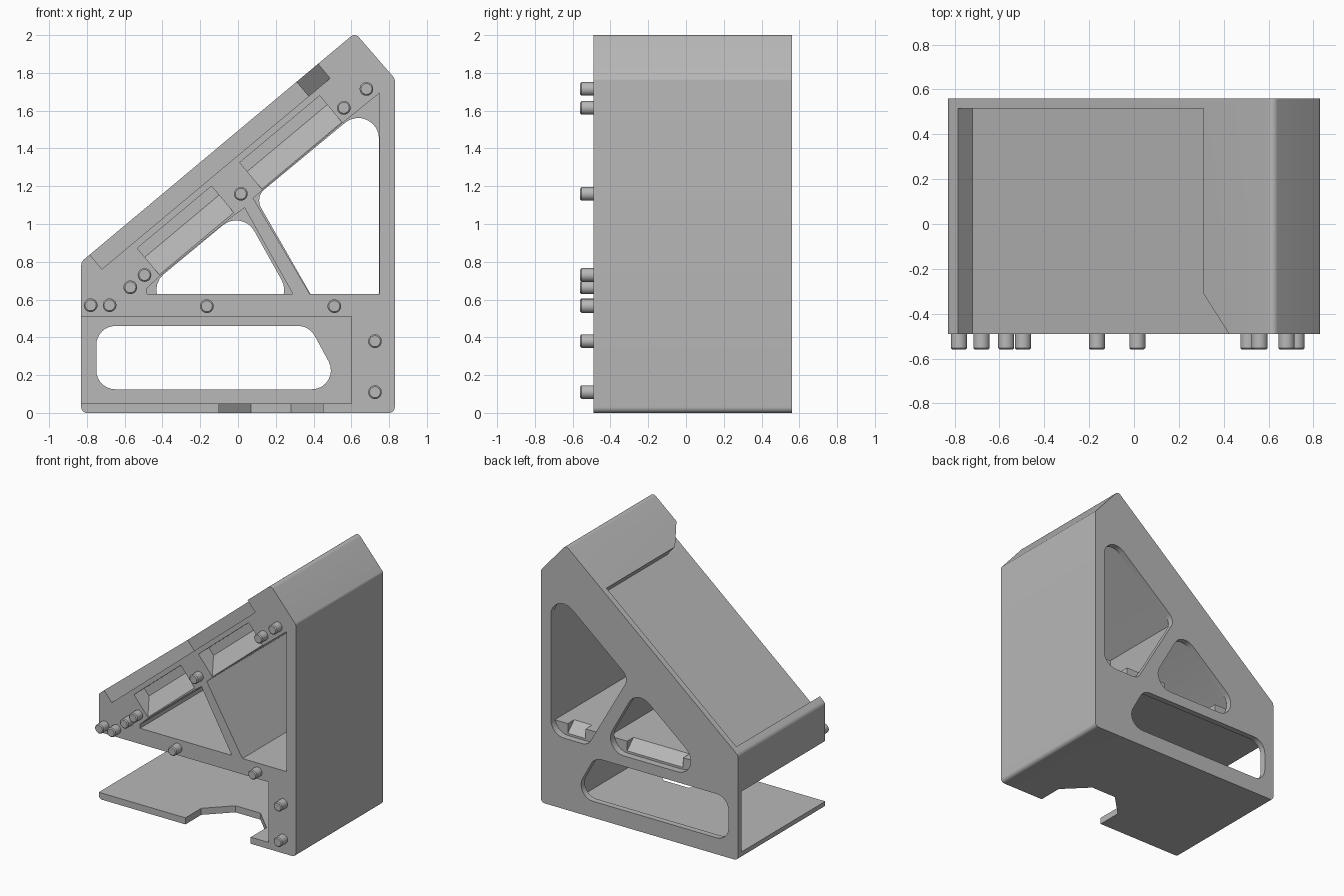
import bpy, bmesh, math
from mathutils import Vector

if "Cube" in bpy.data.objects:
    bpy.data.objects.remove(bpy.data.objects["Cube"])

grey = bpy.data.materials.new("plain grey")
grey.diffuse_color = (0.48, 0.48, 0.48, 1)
grey.use_nodes = True
grey.node_tree.nodes["Principled BSDF"].inputs["Base Color"].default_value = grey.diffuse_color

FRONT, INNER, BACK = -0.49, 0.515, 0.56      # y of open front, back plate inside, back plate outside
A, PEAK = Vector((-0.83, 0.80)), Vector((0.62, 2.012))
U = (PEAK - A).normalized()                  # direction up the slope
N = Vector((-U.y, U.x))                      # outward normal of the slope


def rounded(corners, steps=8):
    """Corners are (x, z, radius); returns the outline with arcs."""
    out = []
    for i, (x, z, r) in enumerate(corners):
        p = Vector((x, z))
        if r == 0:
            out.append(p)
            continue
        a = (Vector(corners[i - 1][:2]) - p).normalized()
        b = (Vector(corners[(i + 1) % len(corners)][:2]) - p).normalized()
        half = a.angle(b) / 2
        t = r / math.tan(half)
        c = p + (a + b).normalized() * (r / math.sin(half))
        v0, v1 = p + a * t - c, p + b * t - c
        sweep = v0.angle(v1)
        for k in range(steps + 1):
            f = k / steps
            out.append(c + (v0 * math.sin((1 - f) * sweep) + v1 * math.sin(f * sweep)) / math.sin(sweep))
    return out


def prism(name, bottom, top):
    """Solid between two matching rings of 3D points."""
    bm = bmesh.new()
    lo = [bm.verts.new(p) for p in bottom]
    hi = [bm.verts.new(p) for p in top]
    bm.faces.new(lo)
    bm.faces.new(hi[::-1])
    for i in range(len(lo)):
        j = (i + 1) % len(lo)
        bm.faces.new((lo[j], lo[i], hi[i], hi[j]))
    bmesh.ops.recalc_face_normals(bm, faces=bm.faces)
    me = bpy.data.meshes.new(name)
    bm.to_mesh(me)
    bm.free()
    me.materials.append(grey)
    ob = bpy.data.objects.new(name, me)
    bpy.context.collection.objects.link(ob)
    return ob


def along_y(name, outline, y0, y1):
    return prism(name, [(p[0], y0, p[1]) for p in outline], [(p[0], y1, p[1]) for p in outline])


def slope(s, d, y):
    """Point s along the slope, d below it."""
    p = A + U * s - N * d
    return (p.x, y, p.y)


def cut(target, cutter):
    m = target.modifiers.new("cut", 'BOOLEAN')
    m.operation, m.solver, m.object = 'DIFFERENCE', 'EXACT', cutter
    bpy.context.view_layer.objects.active = target
    bpy.ops.object.modifier_apply(modifier=m.name)
    bpy.data.objects.remove(cutter)


# Main body: wedge profile run front to back
body = along_y("wedge_body", rounded([
    (-0.83, 0, 0.03), (0.83, 0, 0.03), (0.83, 1.77, 0.03),
    (PEAK.x, PEAK.y, 0.03), (A.x, A.y, 0.04)]), FRONT, BACK)

# Lower bay, open at the front and left
cut(body, along_y("bay", [(-1, 0.05), (0.6, 0.05), (0.6, 0.51), (-1, 0.51)], -0.6, INNER))

# Two upper cavities either side of the strut
cut(body, along_y("left_cavity", [
    (-0.482, 0.63), (0.29, 0.63), (0.035, 1.085), (-0.016, 1.05), (-0.413, 0.725), (-0.482, 0.66)],
    -0.6, INNER))
cut(body, along_y("right_cavity", [
    (0.38, 0.63), (0.75, 0.63), (0.75, 1.694), (0.55, 1.532), (0.127, 1.177), (0.08, 1.137)],
    -0.6, INNER))

# Rounded windows through the back plate
R = 0.11
windows = [
    [(-0.75, 0.125, 0.1), (0.56, 0.125, 0.1), (0.378, 0.46, 0.1), (-0.75, 0.46, 0.1)],
    [(-0.628, 0.54, R), (0.322, 0.54, R), (0.022, 1.078, R)],
    [(0.435, 0.54, R * 0.7), (0.747, 0.54, R), (0.747, 1.685, R), (0.09, 1.142, R * 0.7)],
]
for w in windows:
    cut(body, along_y("window", rounded(w), 0.508, 0.7))

# Ramps from the upper windows up to the shelf
for x0, x1 in ((-0.33, 0.14), (0.49, 0.64)):
    ring = [(INNER + 0.01, 0.54), (INNER + 0.01, 0.66), (0.40, 0.66)]
    cut(body, prism("ramp", [(x0, y, z) for y, z in ring], [(x1, y, z) for y, z in ring]))

# Shallow recess in the sloped top, flared at the front
ring = [(0.059, -0.6), (0.059, INNER), (1.485, INNER), (1.485, -0.31), (1.725, -0.6)]
cut(body, prism("recess", [slope(s, 0.1, y) for s, y in ring], [slope(s, -0.3, y) for s, y in ring]))

# Two ramped pockets in the front edge of the sloped wall
ring = [(0.135, -0.6), (0.135, -0.365), (0.197, -0.365), (0.318, FRONT), (0.318, -0.6)]
for x0, z0, x1, z1 in ((0.01, 1.325, 0.435, 1.676), (-0.53, 0.868, -0.138, 1.198)):
    s0, s1 = (Vector((x0, z0)) - A).dot(U), (Vector((x1, z1)) - A).dot(U)
    cut(body, prism("pocket", [slope(s0, d, y) for d, y in ring], [slope(s1, d, y) for d, y in ring]))

# Notch in the front of the base plate
ring = [(-0.1, -0.6), (-0.1, -0.30), (0.07, -0.13), (0.28, -0.13), (0.45, -0.30), (0.45, -0.6)]
cut(body, prism("notch", [(x, y, -0.1) for x, y in ring], [(x, y, 0.08) for x, y in ring]))

# Locating pegs with chamfered tips
peg_spots = [(-0.78, 0.57), (-0.68, 0.57), (-0.57, 0.665), (-0.495, 0.73), (-0.165, 0.565), (0.015, 1.16),
             (0.51, 0.565), (0.56, 1.615), (0.68, 1.715), (0.725, 0.38), (0.725, 0.11)]
pegs = []
for n, (x, z) in enumerate(peg_spots, 1):
    bpy.ops.mesh.primitive_cylinder_add(vertices=32, radius=0.036, depth=0.08,
                                        location=(x, -0.52, z), rotation=(math.pi / 2, 0, 0))
    peg = bpy.context.object
    peg.name = f"peg_{n}"
    peg.data.materials.append(grey)
    bev = peg.modifiers.new("chamfer", 'BEVEL')
    bev.width, bev.segments = 0.007, 1
    pegs.append(peg)

# Smooth the round surfaces, keep hard edges
for ob in [body] + pegs:
    bpy.ops.object.select_all(action='DESELECT')
    ob.select_set(True)
    bpy.context.view_layer.objects.active = ob
    bpy.ops.object.shade_smooth_by_angle(angle=math.radians(30))
